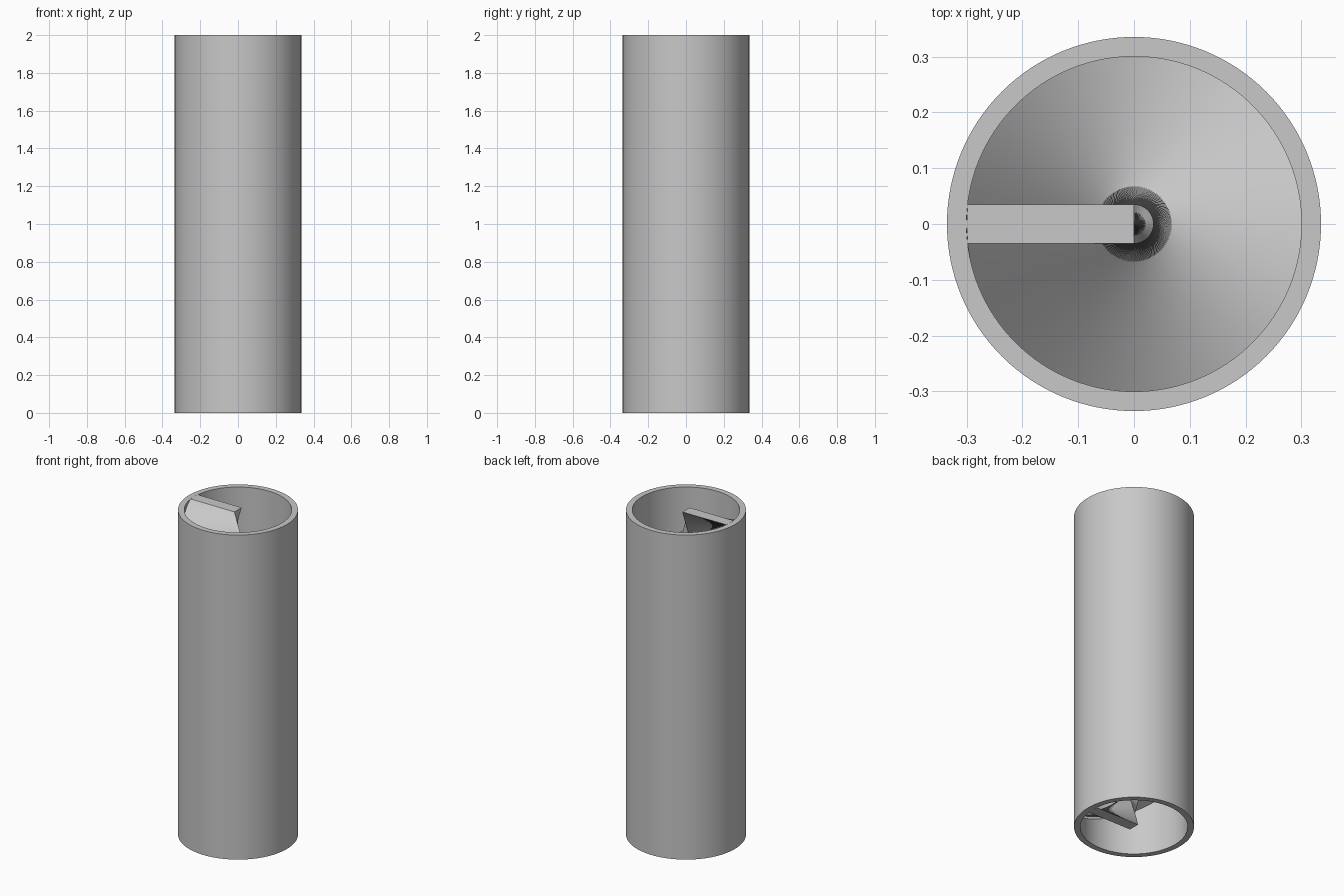
import bpy, bmesh, math

if "Cube" in bpy.data.objects:
    bpy.data.objects.remove(bpy.data.objects["Cube"])

HEIGHT, R_OUT, R_IN = 2.0, 0.335, 0.3
HALF_W = 0.035      # half thickness of the spiral blade
TURNS = 2.5
SLICES = 600
SIDES = 128

grey = bpy.data.materials.new("plain_grey")
grey.diffuse_color = (0.58, 0.58, 0.58, 1)
grey.use_nodes = True
grey.node_tree.nodes["Principled BSDF"].inputs["Base Color"].default_value = grey.diffuse_color


def finish(bm, name):
    bmesh.ops.recalc_face_normals(bm, faces=bm.faces)
    me = bpy.data.meshes.new(name)
    bm.to_mesh(me)
    bm.free()
    me.materials.append(grey)
    ob = bpy.data.objects.new(name, me)
    bpy.context.collection.objects.link(ob)
    bpy.ops.object.select_all(action='DESELECT')
    ob.select_set(True)
    bpy.context.view_layer.objects.active = ob
    bpy.ops.object.shade_smooth_by_angle(angle=math.radians(30))
    return ob


def bridge(bm, a, b):
    n = len(a)
    for i in range(n):
        j = (i + 1) % n
        bm.faces.new((a[i], a[j], b[j], b[i]))


# Open tube: four rings joined around the wall section
bm = bmesh.new()
rings = []
for r, z in ((R_OUT, 0), (R_OUT, HEIGHT), (R_IN, HEIGHT), (R_IN, 0)):
    rings.append([bm.verts.new((r * math.cos(t), r * math.sin(t), z))
                  for t in (2 * math.pi * i / SIDES for i in range(SIDES))])
for k in range(4):
    bridge(bm, rings[k], rings[(k + 1) % 4])
finish(bm, "tube")

# Spiral blade: a bar from the axis to the wall, twisted as it descends
reach = math.sqrt(R_IN ** 2 - HALF_W ** 2)
section = [(0, -HALF_W), (reach, -HALF_W), (R_IN, 0), (reach, HALF_W), (0, HALF_W)]
bm = bmesh.new()
layers = []
for s in range(SLICES + 1):
    f = s / SLICES
    t = math.pi + 2 * math.pi * TURNS * f
    c, n = math.cos(t), math.sin(t)
    layers.append([bm.verts.new((x * c - y * n, x * n + y * c, HEIGHT * (1 - f)))
                   for x, y in section])
for a, b in zip(layers, layers[1:]):
    bridge(bm, a, b)
bm.faces.new(layers[0])
bm.faces.new(layers[-1])
finish(bm, "spiral_blade")
